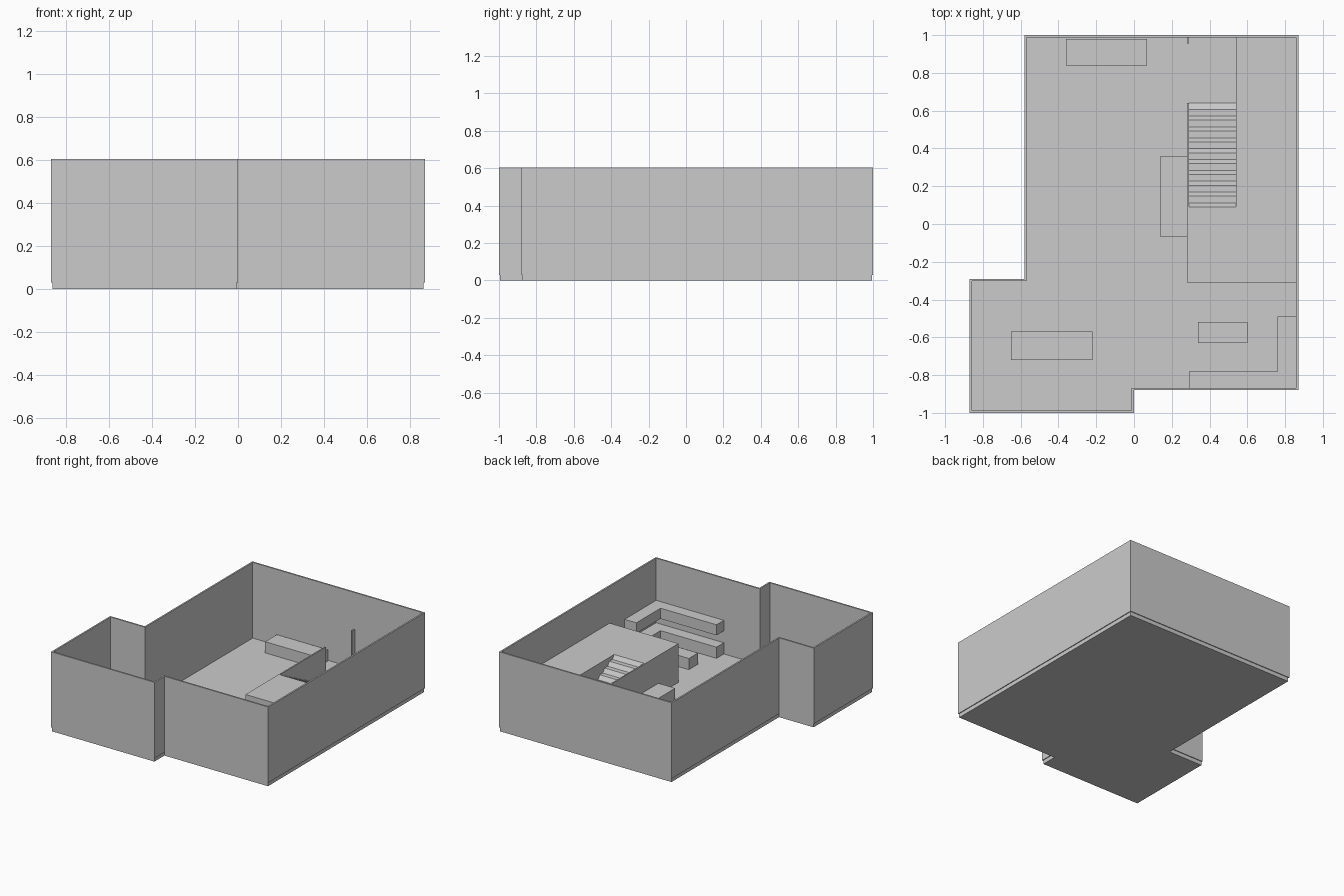
import bpy
from mathutils import Vector

if "Cube" in bpy.data.objects:
    bpy.data.objects.remove(bpy.data.objects["Cube"])

FLOOR, UPPER, TOP = 0.03, 0.325, 0.605
# counter-clockwise house outline
OUTLINE = [(-0.87, -1), (0, -1), (0, -0.88), (0.87, -0.88),
           (0.87, 1), (-0.58, 1), (-0.58, -0.29), (-0.87, -0.29)]


def make(name, verts, faces):
    me = bpy.data.meshes.new(name)
    me.from_pydata(verts, [], faces)
    ob = bpy.data.objects.new(name, me)
    bpy.context.collection.objects.link(ob)
    return ob


def inset(pts, d):
    """Move every edge of a right-angled CCW outline inward by d."""
    out = []
    for i, p in enumerate(pts):
        a = (Vector(p) - Vector(pts[i - 1])).normalized()
        b = (Vector(pts[(i + 1) % len(pts)]) - Vector(p)).normalized()
        out.append((p[0] - d * (a.y + b.y), p[1] + d * (a.x + b.x)))
    return out


def prism(name, pts, z0, z1):
    """Extrude a CCW outline from z0 to z1."""
    n = len(pts)
    verts = [(x, y, z) for z in (z0, z1) for x, y in pts]
    faces = [tuple(range(n - 1, -1, -1)), tuple(range(n, 2 * n))]
    faces += [(i, (i + 1) % n, n + (i + 1) % n, n + i) for i in range(n)]
    return make(name, verts, faces)


def box(name, x0, x1, y0, y1, z0, z1):
    return prism(name, [(x0, y0), (x1, y0), (x1, y1), (x0, y1)], z0, z1)


# floor slab, slightly inside the walls
prism("floor_slab", inset(OUTLINE, 0.006), 0, FLOOR)

# thin outer walls as a closed ring
n = len(OUTLINE)
inner = inset(OUTLINE, 0.012)
ring = [(x, y, z) for pts, z in ((OUTLINE, FLOOR), (OUTLINE, TOP), (inner, TOP), (inner, FLOOR))
        for x, y in pts]
make("outer_walls", ring, [(k * n + i, k * n + (i + 1) % n,
                            (k + 1) % 4 * n + (i + 1) % n, (k + 1) % 4 * n + i)
                           for k in range(4) for i in range(n)])

# raised level wrapping around the stairwell
prism("raised_level", [(0.28, -0.31), (0.858, -0.31), (0.858, 0.988), (0.54, 0.988),
                       (0.54, 0.09), (0.29, 0.09), (0.29, 0.64), (0.28, 0.64)], FLOOR, UPPER)
# short wall stub on the far side of the stair doorway
box("doorway_stub", 0.28, 0.29, 0.955, 0.988, FLOOR, UPPER)

# staircase with slanted risers, climbing toward the front
STEPS, RUN = 10, 0.0575
rise = (UPPER - FLOOR) / STEPS
profile = [(0.09, FLOOR), (0.64, FLOOR)]
for k in range(STEPS):
    edge = 0.607 - RUN * k
    if k:
        profile.append((edge + 0.022, FLOOR + rise * k))
    profile.append((edge, FLOOR + rise * (k + 1)))
profile[-1] = (0.09, UPPER)
m = len(profile)
make("staircase", [(x, y, z) for x in (0.29, 0.54) for y, z in profile],
     [tuple(range(m - 1, -1, -1)), tuple(range(m, 2 * m))] +
     [(i, (i + 1) % m, m + (i + 1) % m, m + i) for i in range(m)])

# kitchen corner: base units and wall units share one L-shaped plan
L_PLAN = [(0.29, -0.868), (0.858, -0.868), (0.858, -0.49), (0.76, -0.49),
          (0.76, -0.78), (0.29, -0.78)]
prism("kitchen_base_units", L_PLAN, FLOOR, 0.115)
prism("kitchen_wall_units", L_PLAN, 0.205, 0.285)

# low furniture blocks
for name, x0, x1, y0, y1 in (("kitchen_island", 0.34, 0.60, -0.63, -0.52),
                             ("front_room_table", -0.65, -0.22, -0.72, -0.57),
                             ("back_wall_bench", -0.36, 0.07, 0.84, 0.98),
                             ("side_bench", 0.14, 0.28, -0.07, 0.36)):
    box(name, x0, x1, y0, y1, FLOOR, 0.115)

# face normals outward
import bmesh
for ob in bpy.context.collection.objects:
    bm = bmesh.new()
    bm.from_mesh(ob.data)
    bmesh.ops.recalc_face_normals(bm, faces=bm.faces)
    bm.to_mesh(ob.data)
    bm.free()
